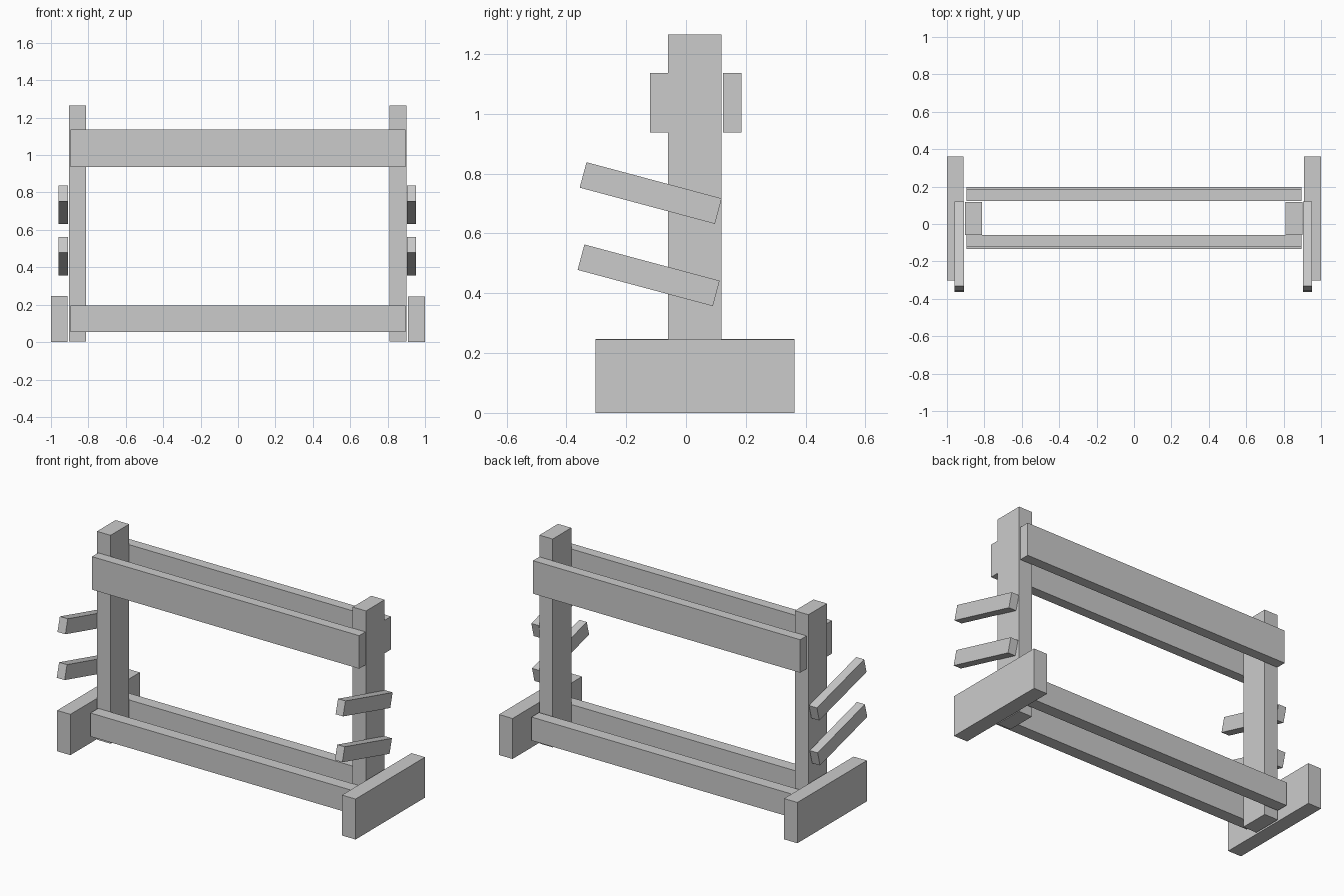
import bpy, bmesh, math
from mathutils import Matrix, Vector

if "Cube" in bpy.data.objects:
    bpy.data.objects.remove(bpy.data.objects["Cube"])


def box(name, x, y, z, tilt=0.0):
    """Box from (min, max) ranges, optionally tilted about x through its centre."""
    mid = Vector([(a + b) / 2 for a, b in (x, y, z)])
    size = [b - a for a, b in (x, y, z)]
    bm = bmesh.new()
    bmesh.ops.create_cube(bm, size=1.0)
    bmesh.ops.transform(bm, matrix=Matrix.Rotation(tilt, 4, 'X') @ Matrix.Diagonal((*size, 1)),
                        verts=bm.verts)
    mesh = bpy.data.meshes.new(name)
    bm.to_mesh(mesh)
    bm.free()
    ob = bpy.data.objects.new(name, mesh)
    ob.location = mid
    bpy.context.collection.objects.link(ob)
    return ob


def arm(name, x, y, z):
    """Sloping holder arm centred on (y, z), rising to the front."""
    length, height = 0.468, 0.088
    box(name, x, (y - length / 2, y + length / 2), (z - height / 2, z + height / 2),
        math.radians(-15))


# Posts
box("left_post", (-0.903, -0.812), (-0.06, 0.118), (0.003, 1.265))
box("right_post", (0.811, 0.9), (-0.06, 0.118), (0.003, 1.265))

# Feet
box("left_foot", (-1.0, -0.911), (-0.303, 0.362), (0, 0.247))
box("right_foot", (0.909, 1.0), (-0.303, 0.362), (0, 0.245))

# Rails
rail_x = (-0.895, 0.896)
box("upper_front_rail", rail_x, (-0.12, -0.06), (0.937, 1.137))
box("upper_back_rail", rail_x, (0.124, 0.185), (0.937, 1.137))
box("lower_front_rail", rail_x, (-0.134, -0.06), (0.053, 0.195))
box("lower_back_rail", rail_x, (0.127, 0.199), (0.053, 0.195))

# Holder arms on the outside of the posts
for side, x in (("left", (-0.961, -0.908)), ("right", (0.903, 0.953))):
    arm(side + "_upper_arm", x, -0.118, 0.735)
    arm(side + "_lower_arm", x, -0.125, 0.460)
